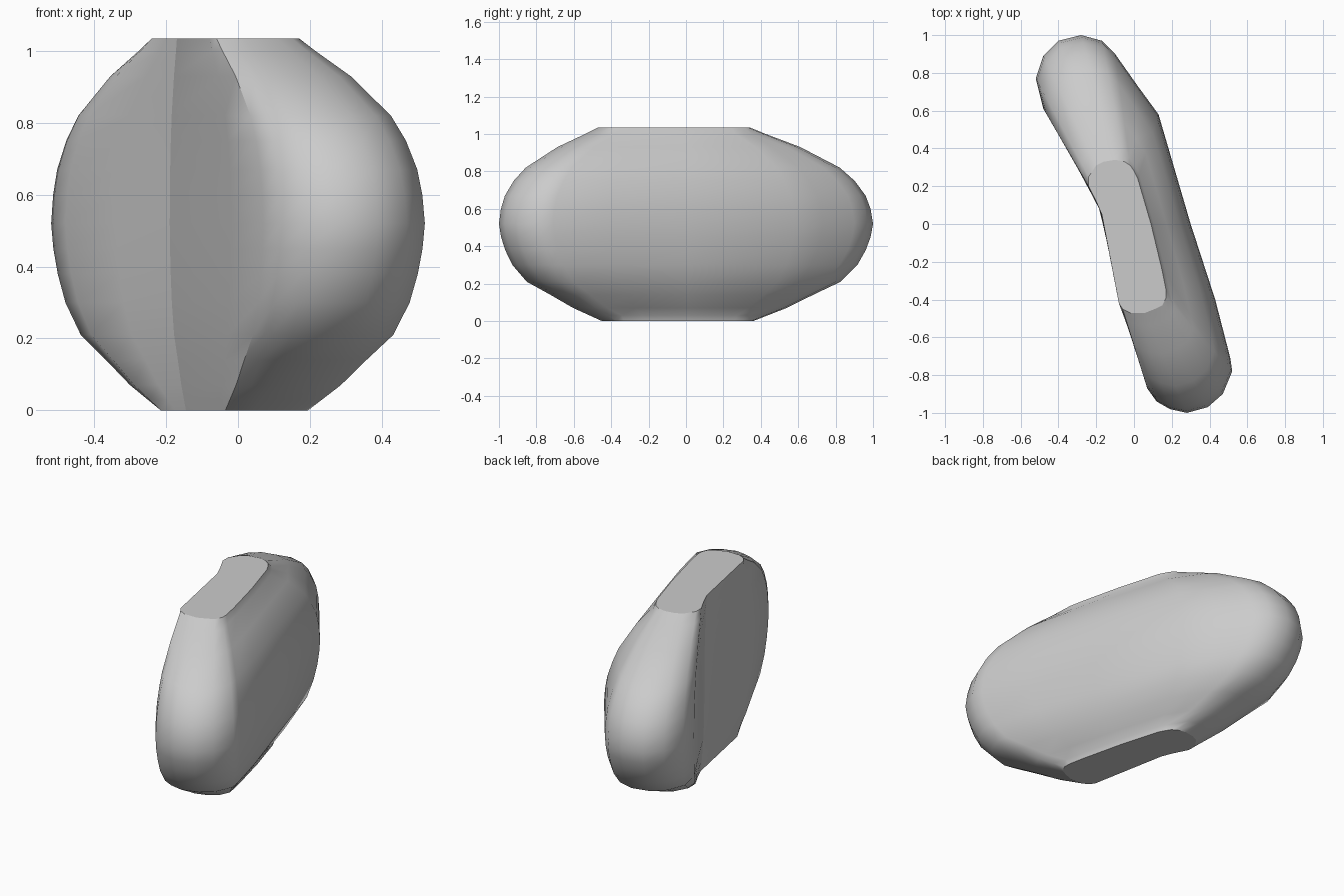
import bpy
import bmesh
from mathutils import Vector

default_cube = bpy.data.objects.get("Cube")
if default_cube:
    bpy.data.objects.remove(default_cube, do_unlink=True)


def make_material(name, colour):
    material = bpy.data.materials.new(name)
    material.use_nodes = True
    material.diffuse_color = colour
    material.node_tree.nodes["Principled BSDF"].inputs["Base Color"].default_value = colour
    return material


# Widest outline of the pebble, counterclockwise; the first three points span the flat side
girth = [(-.19, .1), (-.02, -.58), (.07, -.87), (.12, -.94),
         (.19, -.98), (.28, -1), (.39, -.97), (.47, -.9), (.52, -.78),
         (.51, -.71), (.43, -.4), (.3, 0), (.13, .58), (.02, .73),
         (-.1, .9), (-.17, .97), (-.28, 1), (-.4, .97), (-.48, .89),
         (-.52, .77), (-.48, .61), (-.34, .37)]

# Matching outline of the small flat cut at each end
cut = [(-.17, .05), (-.08, -.42), (-.06, -.45), (-.02, -.47),
       (.02, -.47), (.06, -.47), (.11, -.45), (.15, -.43), (.17, -.39),
       (.17, -.35), (.15, -.25), (.09, 0), (.02, .24), (0, .28),
       (-.02, .31), (-.05, .33), (-.1, .34), (-.16, .33), (-.2, .31),
       (-.24, .25), (-.24, .2), (-.2, .12)]

# Swell from cut to girth: height, blend at the ends, blend on the long wall with its collar
swell = [(0, 0, 0), (.03, .12, .04), (.07, .28, .24), (.14, .5, .48),
         (.21, .73, .72), (.3, .87, .86), (.38, .94, .94), (.45, .98, .98),
         (.52, 1, 1), (.6, .98, .98), (.67, .94, .94), (.75, .85, .84),
         (.82, .73, .72), (.93, .41, .39), (1, .13, .07), (1.035, 0, 0)]

# Lower cut sits a little to one side of the upper one
lower_shift = Vector((.025, .02))


def outline_at(height, end_blend, wall_blend):
    """Blend the two outlines at one height."""
    points = []
    for inner, outer in zip(cut, girth):
        on_wall = outer[0] + .385 * outer[1] > .23
        start = Vector(inner)
        if height < .5:
            start += lower_shift
        x, y = start.lerp(Vector(outer), wall_blend if on_wall else end_blend)
        points.append((x, y, height))
    return points


def loft(name, sections, material):
    """Skin a stack of closed sections, with flat caps and creased flat side."""
    bm = bmesh.new()
    rings = [[bm.verts.new(p) for p in section] for section in sections]
    for lower, upper in zip(rings, rings[1:]):
        count = len(lower)
        for i in range(count):
            j = (i + 1) % count
            bm.faces.new((lower[i], lower[j], upper[j], upper[i])).smooth = True
    caps = [bm.faces.new(list(reversed(rings[0]))), bm.faces.new(rings[-1])]

    # Crisp rims around the cuts
    for cap in caps:
        for edge in cap.edges:
            edge.smooth = False

    # Crisp borders of the flat side; the front one softens at mid height
    for lower, upper in zip(rings, rings[1:]):
        bm.edges.get((lower[0], upper[0])).smooth = False
        middle = (lower[2].co.z + upper[2].co.z) / 2
        bm.edges.get((lower[2], upper[2])).smooth = .2 < middle < .8

    mesh = bpy.data.meshes.new(name)
    bm.to_mesh(mesh)
    bm.free()
    mesh.materials.append(material)
    obj = bpy.data.objects.new(name, mesh)
    bpy.context.collection.objects.link(obj)


# Stone body
stone_grey = make_material("stone grey", (.6, .6, .6, 1))
loft("stone_body", [outline_at(*level) for level in swell], stone_grey)
